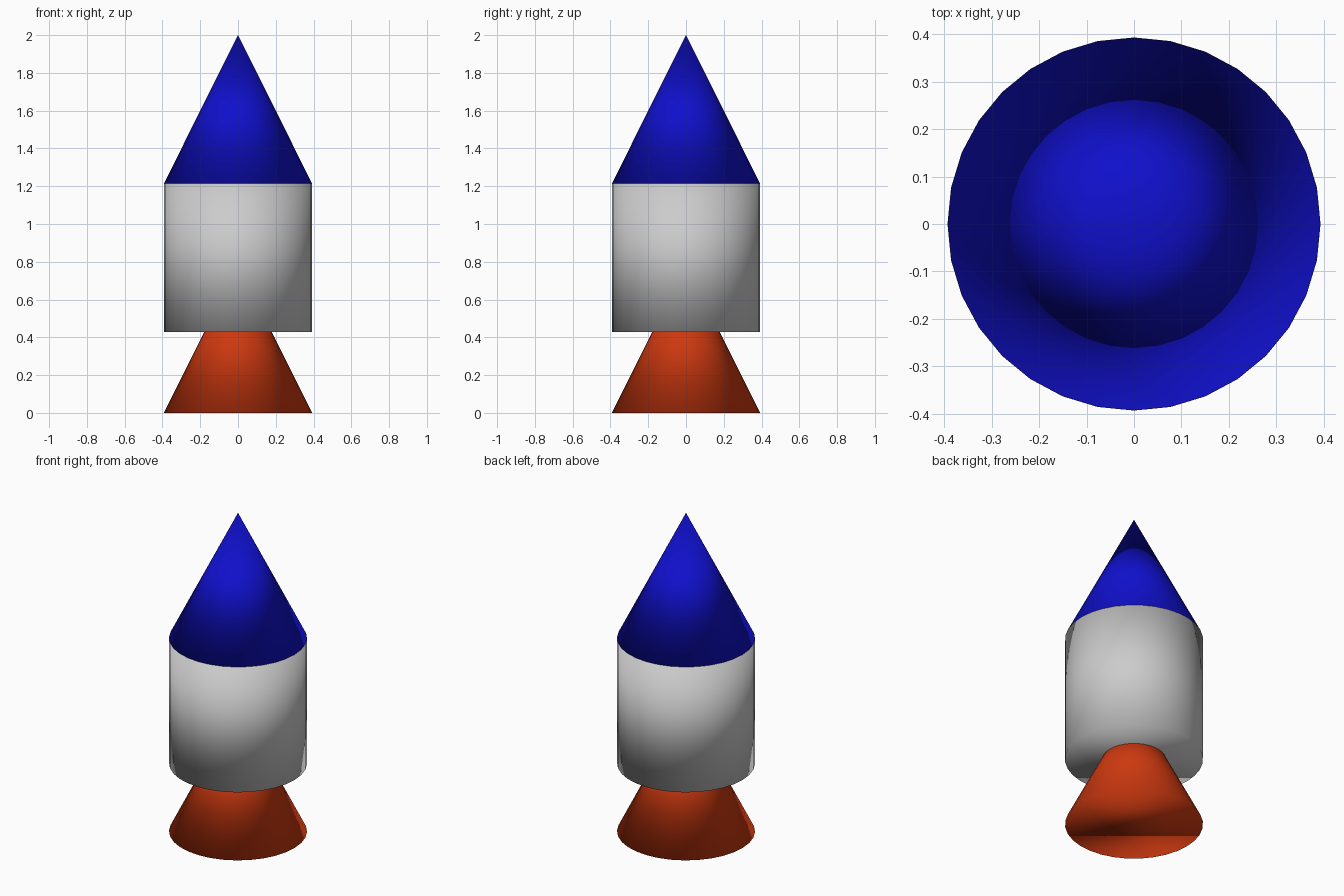
import bpy

if "Cube" in bpy.data.objects:
    bpy.data.objects.remove(bpy.data.objects["Cube"])

R, H = 0.393, 0.787   # shared radius and height of all three parts


def finish(name, color=None):
    obj = bpy.context.object
    obj.name = name
    bpy.ops.object.shade_smooth()
    if color:
        mat = bpy.data.materials.new(name + "_paint")
        mat.diffuse_color = (*color, 1)
        mat.use_nodes = True
        mat.node_tree.nodes["Principled BSDF"].inputs["Base Color"].default_value = mat.diffuse_color
        obj.data.materials.append(mat)


def cone(name, base_z, color):
    bpy.ops.mesh.primitive_cone_add(vertices=32, radius1=R, radius2=0, depth=H,
                                    location=(0, 0, base_z + H / 2))
    finish(name, color)


# exhaust cone, its tip runs up inside the body
cone("exhaust_nozzle", 0, (0.6, 0.04, 0.005))

# body cylinder
bpy.ops.mesh.primitive_cylinder_add(vertices=32, radius=R, depth=H,
                                    location=(0, 0, 0.427 + H / 2))
finish("body")

# pointed nose
cone("nose_cone", 2 - H, (0.005, 0.005, 0.6))
